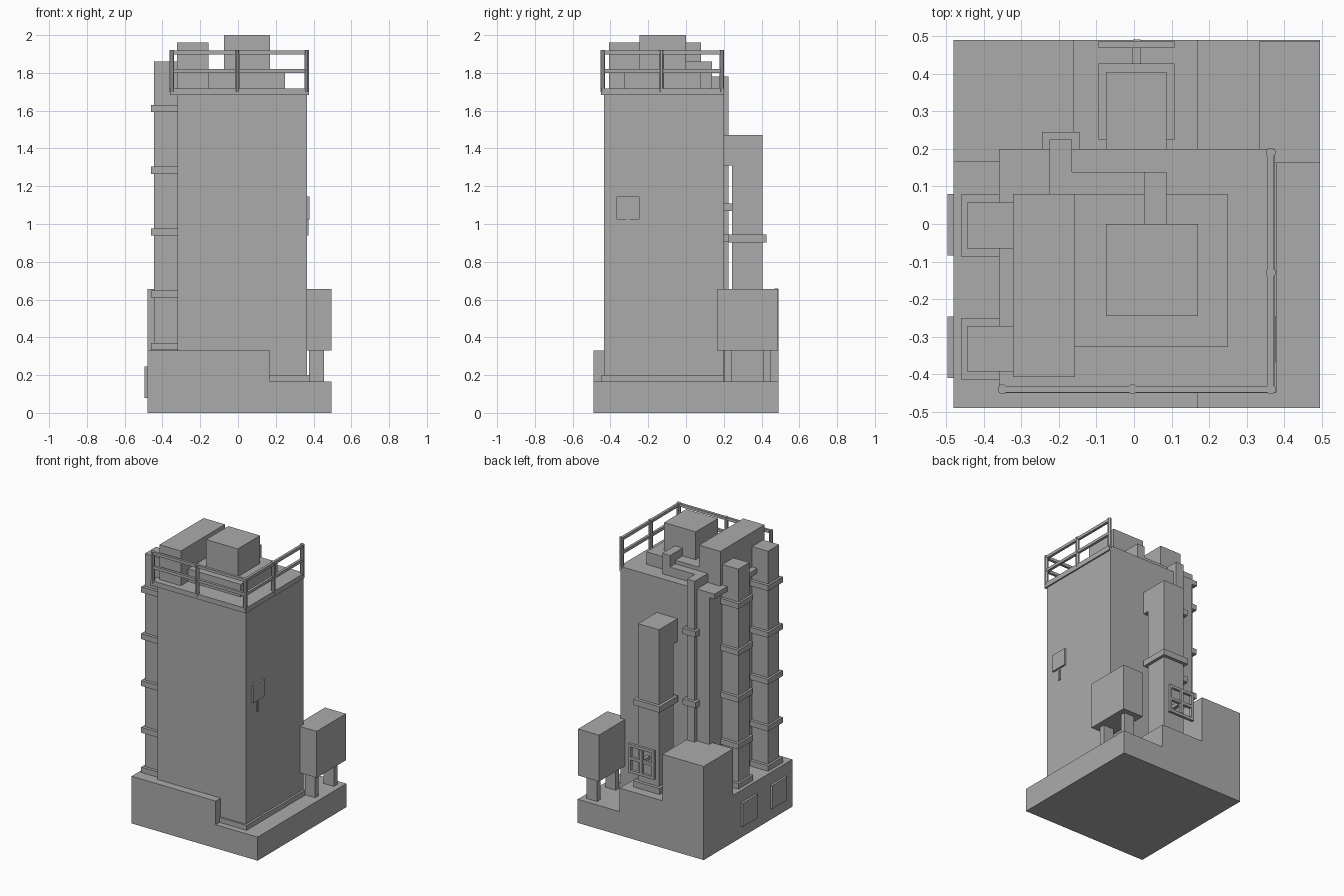
import bpy, bmesh, math
from mathutils import Matrix, Vector

grey = bpy.data.materials.new("concrete_grey")
grey.diffuse_color = (0.41, 0.41, 0.41, 1)


def finish(name, bm):
    me = bpy.data.meshes.new(name)
    bm.to_mesh(me)
    bm.free()
    me.materials.append(grey)
    ob = bpy.data.objects.new(name, me)
    bpy.context.collection.objects.link(ob)
    return ob


def box(name, x0, x1, y0, y1, z0, z1):
    bm = bmesh.new()
    m = Matrix.Translation(((x0 + x1) / 2, (y0 + y1) / 2, (z0 + z1) / 2)) @ \
        Matrix.Diagonal((x1 - x0, y1 - y0, z1 - z0, 1))
    bmesh.ops.create_cube(bm, size=1, matrix=m)
    return finish(name, bm)


def post(name, x, y, z0, z1, r):
    bm = bmesh.new()
    m = Matrix.Translation((x, y, (z0 + z1) / 2)) @ Matrix.Rotation(math.pi / 8, 4, 'Z')
    bmesh.ops.create_cone(bm, cap_ends=True, segments=8, radius1=r, radius2=r,
                          depth=z1 - z0, matrix=m)
    return finish(name, bm)


# Stepped base: low right strip, raised left part, tall rear corner
box("base_low", 0.17, 0.495, -0.49, 0.49, 0, 0.165)
box("base_raised", -0.48, 0.17, -0.49, 0.49, 0, 0.33)
box("base_corner_block", -0.48, -0.16, 0.165, 0.49, 0.33, 0.655)
for i, y in enumerate((-0.0025, -0.328)):
    box(f"base_side_panel_{i}", -0.496, -0.48, y - 0.082, y + 0.082, 0.08, 0.245)

# Tower, skirt and overhanging roof slab
box("tower", -0.32, 0.365, -0.435, 0.2, 0.165, 1.69)
box("tower_skirt", -0.3, 0.38, -0.448, 0.2, 0.165, 0.2)
box("roof_slab", -0.36, 0.375, -0.45, 0.2, 1.682, 1.717)

# Rooftop units
box("roof_long_unit", -0.322, -0.157, -0.408, 0.08, 1.715, 1.96)
box("roof_low_unit", -0.157, 0.25, -0.328, 0.08, 1.715, 1.805)
box("roof_tall_unit", -0.075, 0.17, -0.245, 0, 1.715, 2.0)

# Roof duct that runs over the rear edge and down the wall
box("duct_outlet", 0.027, 0.087, 0, 0.138, 1.715, 1.86)
box("duct_cross", -0.225, 0.03, 0.078, 0.138, 1.715, 1.78)
box("duct_over_edge", -0.225, -0.165, 0.138, 0.225, 1.715, 1.78)
box("duct_drop", -0.225, -0.165, 0.19, 0.225, 0.33, 1.78)
for i, z in enumerate((0.925, 1.42)):
    box(f"duct_clamp_{i}", -0.245, -0.145, 0.19, 0.245, z - 0.02, z + 0.02)

# Guard rail on the front and right edges
RX, RY = 0.364, -0.44
for i, (x, y) in enumerate(((-0.35, RY), (-0.004, RY), (RX, RY), (RX, -0.13), (RX, 0.19))):
    post(f"rail_post_{i}", x, y, 1.70, 1.92, 0.0135)
for i, z in enumerate((1.81, 1.908)):
    box(f"rail_front_{i}", -0.35, RX, RY - 0.009, RY + 0.009, z - 0.01, z + 0.01)
    box(f"rail_right_{i}", RX - 0.009, RX + 0.009, RY, 0.19, z - 0.01, z + 0.01)

# Two clamped flues on the left side
for i, y in enumerate((-0.004, -0.332)):
    box(f"flue_{i}", -0.445, -0.32, y - 0.061, y + 0.061, 0.33, 1.86)
    for j, z in enumerate((0.352, 0.63, 0.957, 1.285, 1.612)):
        box(f"flue_clamp_{i}_{j}", -0.46, -0.32, y - 0.082, y + 0.082, z - 0.019, z + 0.019)

# Rear stack joined to the tower at the top
box("stack", -0.075, 0.087, 0.243, 0.405, 0.33, 1.47)
box("stack_neck", -0.075, 0.087, 0.2, 0.243, 1.31, 1.47)
box("stack_bracket", -0.035, 0.047, 0.2, 0.243, 1.068, 1.108)
for i, z in enumerate((0.352, 0.924)):
    box(f"stack_clamp_{i}", -0.095, 0.108, 0.225, 0.427, z - 0.021, z + 0.021)

# Square valve wheel behind the stack
cx, cz, h, t = 0.007, 0.557, 0.101, 0.02
box("valve_stem", cx - 0.012, cx + 0.012, 0.4, 0.47, cz - 0.012, cz + 0.012)
for s in (-1, 1):
    a, b = sorted((s * h, s * (h - t)))
    box("valve_frame_side", cx + a, cx + b, 0.468, 0.487, cz - h, cz + h)
    box("valve_frame_bar", cx - h + t, cx + h - t, 0.468, 0.487, cz + a, cz + b)
box("valve_spoke_upright", cx - 0.01, cx + 0.01, 0.468, 0.491, cz - h + t, cz + h - t)
box("valve_spoke_level", cx - h + t, cx + h - t, 0.468, 0.487, cz - 0.01, cz + 0.01)

# Control cabinet on two legs
box("cabinet", 0.333, 0.495, 0.163, 0.486, 0.33, 0.655)
for i, y in enumerate((0.203, 0.41)):
    box(f"cabinet_leg_{i}", 0.375, 0.455, y, y + 0.038, 0.165, 0.33)

# Small switch plate on the right wall
box("switch_plate", 0.365, 0.378, -0.368, -0.246, 1.025, 1.145)
box("switch_handle", 0.365, 0.372, -0.316, -0.3, 0.94, 1.025)
